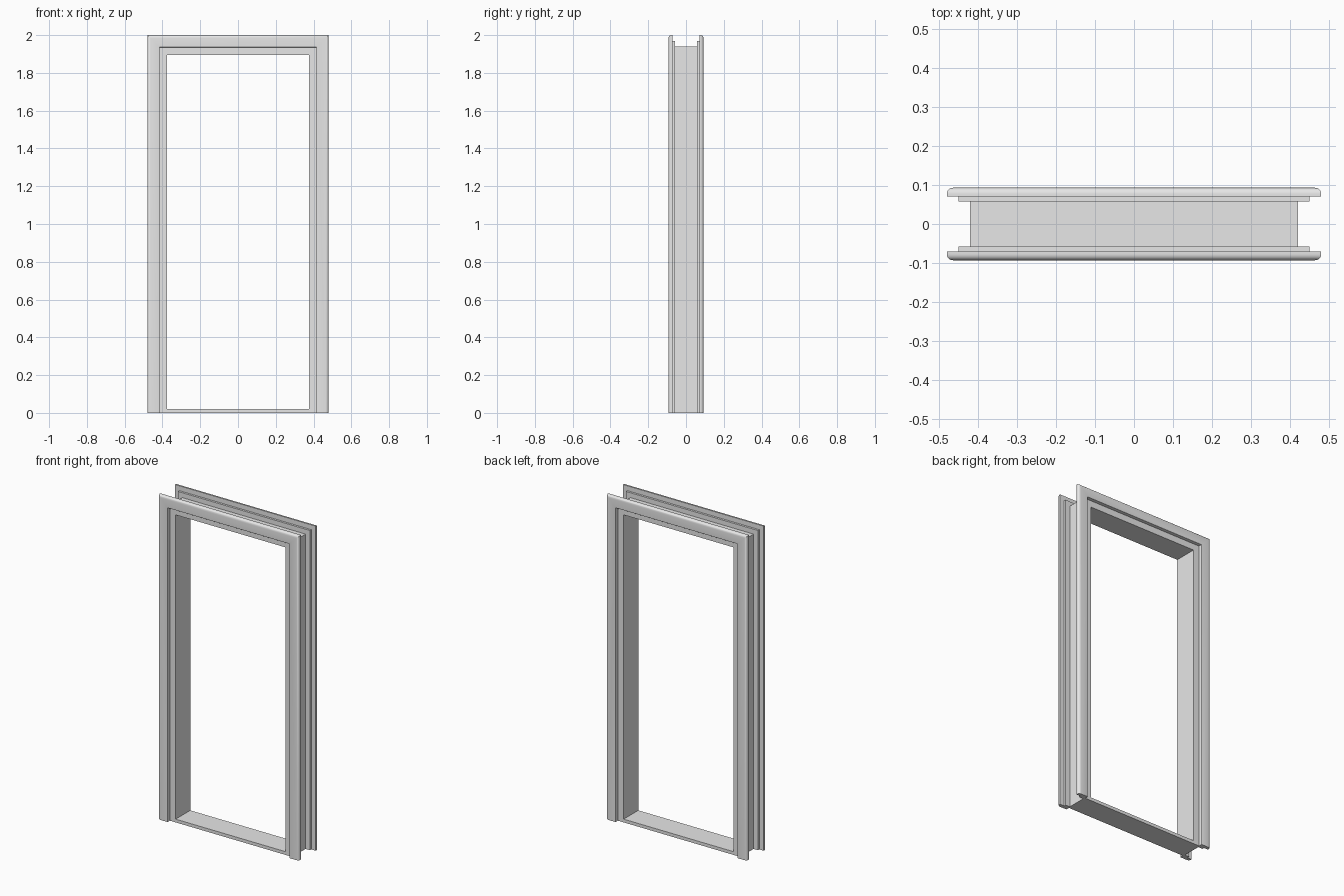
import bpy, bmesh, math

cube = bpy.data.objects.get("Cube")
if cube:
    bpy.data.objects.remove(cube, do_unlink=True)

grey = bpy.data.materials.new("neutral_grey")
grey.use_nodes = True
grey.diffuse_color = (0.8, 0.8, 0.8, 1)
grey.node_tree.nodes["Principled BSDF"].inputs["Base Color"].default_value = (0.8, 0.8, 0.8, 1)

HALF_W, HEIGHT = 0.48, 2.0


def finish(name, bm):
    bmesh.ops.recalc_face_normals(bm, faces=bm.faces)
    mesh = bpy.data.meshes.new(name)
    bm.to_mesh(mesh)
    bm.free()
    mesh.materials.append(grey)
    obj = bpy.data.objects.new(name, mesh)
    bpy.context.collection.objects.link(obj)
    bpy.ops.object.select_all(action='DESELECT')
    obj.select_set(True)
    bpy.context.view_layer.objects.active = obj
    bpy.ops.object.shade_smooth_by_angle(angle=math.radians(35))
    return obj


def portal(name, profile):
    """Sweep an (inset, y) profile up one leg, across the head and down, mitred."""
    bm = bmesh.new()
    rings = []
    for side, top in ((-1, False), (-1, True), (1, True), (1, False)):
        rings.append([bm.verts.new((side * (HALF_W - d), y, HEIGHT - d if top else 0))
                      for d, y in profile])
    n = len(profile)
    for a, b in zip(rings, rings[1:]):
        for i in range(n):
            j = (i + 1) % n
            bm.faces.new((a[i], a[j], b[j], b[i]))
    bm.faces.new(rings[0])
    bm.faces.new(rings[-1])
    return finish(name, bm)


def rounded(cx, cy, r, start, steps=6):
    return [(cx + r * math.cos(math.radians(start + 90 * k / steps)),
             cy + r * math.sin(math.radians(start + 90 * k / steps)))
            for k in range(steps + 1)]


# Channel-shaped jamb lining: a core with a flange along each face
lining = [(0.105, -0.071), (0.03, -0.071), (0.03, -0.058), (0.06, -0.058),
          (0.06, 0.058), (0.03, 0.058), (0.03, 0.071), (0.105, 0.071)]
portal("jamb_lining", lining)

# Casing trim with a rounded outer edge, one on each face
INNER, BACK, FACE, R = 0.065, 0.071, 0.093, 0.016
trim = [(0, BACK), (INNER, BACK)]
trim += rounded(INNER - 0.003, FACE - 0.003, 0.003, 0, 3)
trim += rounded(R, FACE - R, R, 90)
for name, sign in (("front_casing", -1), ("back_casing", 1)):
    portal(name, [(d, sign * y) for d, y in trim])

# Threshold between the legs
bm = bmesh.new()
bmesh.ops.create_cube(bm, size=1)
for v in bm.verts:
    v.co.x *= 0.75
    v.co.y *= 0.142
    v.co.z = (v.co.z + 0.5) * 0.02
finish("threshold", bm)
